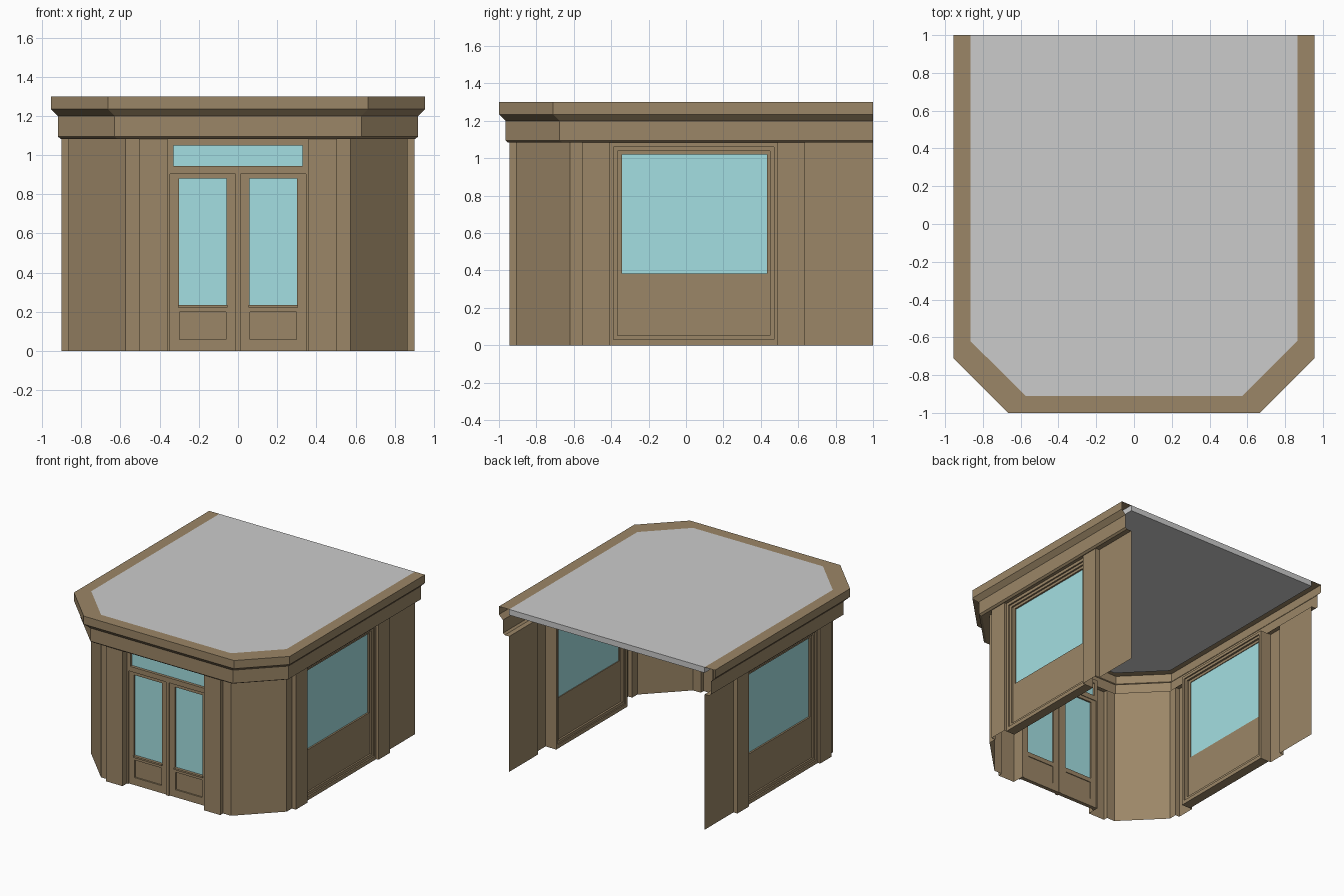
import bpy

if "Cube" in bpy.data.objects:
    bpy.data.objects.remove(bpy.data.objects["Cube"])

WALL_TOP = 1.083
ROOF_TOP = 1.30


def material(name, color):
    m = bpy.data.materials.new(name)
    m.diffuse_color = color
    m.use_nodes = True
    m.node_tree.nodes["Principled BSDF"].inputs["Base Color"].default_value = m.diffuse_color
    return m


WOOD = material("brown_paint", (0.33, 0.24, 0.135, 1))
GLASS = material("pale_glass", (0.37, 0.74, 0.76, 1))


def make(name, verts, faces, mat=WOOD, mirror=False):
    me = bpy.data.meshes.new(name)
    me.from_pydata(verts, [], faces)
    if mat:
        me.materials.append(mat)
    ob = bpy.data.objects.new(name, me)
    bpy.context.collection.objects.link(ob)
    if mirror:
        ob.modifiers.new("mirror", 'MIRROR').use_mirror_merge = False
    return ob


def place(axis, d, a, z):
    # a point at depth d along the given axis, a across, z up
    return (d, a, z) if axis == 'x' else (a, d, z)


def panel(name, axis, rect, depth, mat=WOOD, mirror=False):
    # solid upright slab; rect = (a0, a1, z0, z1), depth = (outer, inner)
    a0, a1, z0, z1 = rect
    v = [place(axis, d, a, z) for d in depth
         for a, z in ((a0, z0), (a1, z0), (a1, z1), (a0, z1))]
    f = [(0, 1, 2, 3), (7, 6, 5, 4)]
    f += [(i, i + 4, (i + 1) % 4 + 4, (i + 1) % 4) for i in range(4)]
    return make(name, v, f, mat, mirror)


def frame(name, axis, outer, inner, depth, mirror=False):
    # upright slab with a rectangular opening
    v = []
    for d in depth:
        for a0, a1, z0, z1 in (outer, inner):
            v += [place(axis, d, a, z)
                  for a, z in ((a0, z0), (a1, z0), (a1, z1), (a0, z1))]
    f = []
    for i in range(4):
        j = (i + 1) % 4
        f += [(i, j, j + 4, i + 4), (i + 8, i + 12, j + 12, j + 8),
              (i, i + 8, j + 8, j), (i + 4, j + 4, j + 12, i + 12)]
    return make(name, v, f, WOOD, mirror)


def wall(name, path):
    # thin wall following a plan path, mirrored to the left side
    n = len(path)
    v = [(x, y, z) for z in (0, WALL_TOP) for x, y in path]
    f = [(i, i + 1, i + 1 + n, i + n) for i in range(n - 1)]
    return make(name, v, f, WOOD, True)


def plan(d):
    # shop outline, grown outward by d, open at the back
    right = [(0.865 + d, 1), (0.865 + d, -0.62 - d), (0.575 + d, -0.91 - d)]
    return right + [(-x, y) for x, y in reversed(right)]


# Walls with pilasters: rear piece, and corner piece with the chamfer
wall("rear_side_wall", [(0.865, 1), (0.865, 0.635), (0.90, 0.635),
                        (0.90, 0.49), (0.865, 0.49)])
wall("corner_wall", [(0.865, -0.41), (0.90, -0.41), (0.90, -0.555),
                     (0.865, -0.555), (0.865, -0.62), (0.575, -0.91),
                     (0.505, -0.91), (0.505, -0.945), (0.36, -0.945),
                     (0.36, -0.85)])

# Hollow cornice: (outward offset, height) profile swept round the plan
profile = [(0, WALL_TOP), (0.04, WALL_TOP), (0.055, 1.095), (0.055, 1.20),
           (0.09, 1.235), (0.09, ROOF_TOP), (0, ROOF_TOP)]
verts = [(x, y, z) for d, z in profile for x, y in plan(d)]
make("cornice", verts, [(r * 6 + i, r * 6 + i + 1, r * 6 + i + 7, r * 6 + i + 6)
                        for r in range(len(profile) - 1) for i in range(5)])

# Grey roof slab
verts = [(x, y, z) for z in (1.255, ROOF_TOP) for x, y in plan(0)]
make("roof_slab", verts, [(5, 4, 3, 2, 1, 0), tuple(range(6, 12))] +
     [(i, (i + 1) % 6, (i + 1) % 6 + 6, i + 6) for i in range(6)], None)

# Side shop windows: stepped frame, lower panel surround and glass
r1 = (-0.41, 0.49, 0, WALL_TOP)
r2 = (-0.387, 0.47, 0.03, 1.06)
r3 = (-0.366, 0.45, 0.053, 1.04)
opening = (-0.343, 0.433, 0.385, 1.02)
frame("window_outer_frame", 'x', r1, r2, (0.88, 0.805), True)
frame("window_middle_frame", 'x', r2, r3, (0.868, 0.815), True)
frame("window_panel", 'x', r3, opening, (0.855, 0.83), True)
panel("window_glass", 'x', opening, (0.842, 0.836), GLASS, True)

# Door casing with transom light
transom = (-0.33, 0.33, 0.945, 1.05)
frame("transom_frame", 'y', (-0.36, 0.36, 0.905, WALL_TOP), transom,
      (-0.89, -0.845))
panel("transom_glass", 'y', transom, (-0.868, -0.862), GLASS)
panel("door_jamb", 'y', (0.347, 0.36, 0, 0.905), (-0.89, -0.845), WOOD, True)
panel("door_post", 'y', (-0.012, 0.012, 0, 0.905), (-0.89, -0.845))

# Double doors: glazed upper part, sill and recessed lower panel
light = (0.058, 0.302, 0.235, 0.88)
kick = (0.062, 0.298, 0.06, 0.20)
frame("door_upper", 'y', (0.012, 0.347, 0.22, 0.905), light,
      (-0.88, -0.85), True)
panel("door_glass", 'y', light, (-0.868, -0.862), GLASS, True)
panel("door_sill", 'y', (0.053, 0.307, 0.222, 0.235), (-0.89, -0.87),
      WOOD, True)
frame("door_lower", 'y', (0.012, 0.347, 0, 0.22), kick, (-0.88, -0.85), True)
panel("door_kick_panel", 'y', kick, (-0.868, -0.856), WOOD, True)
